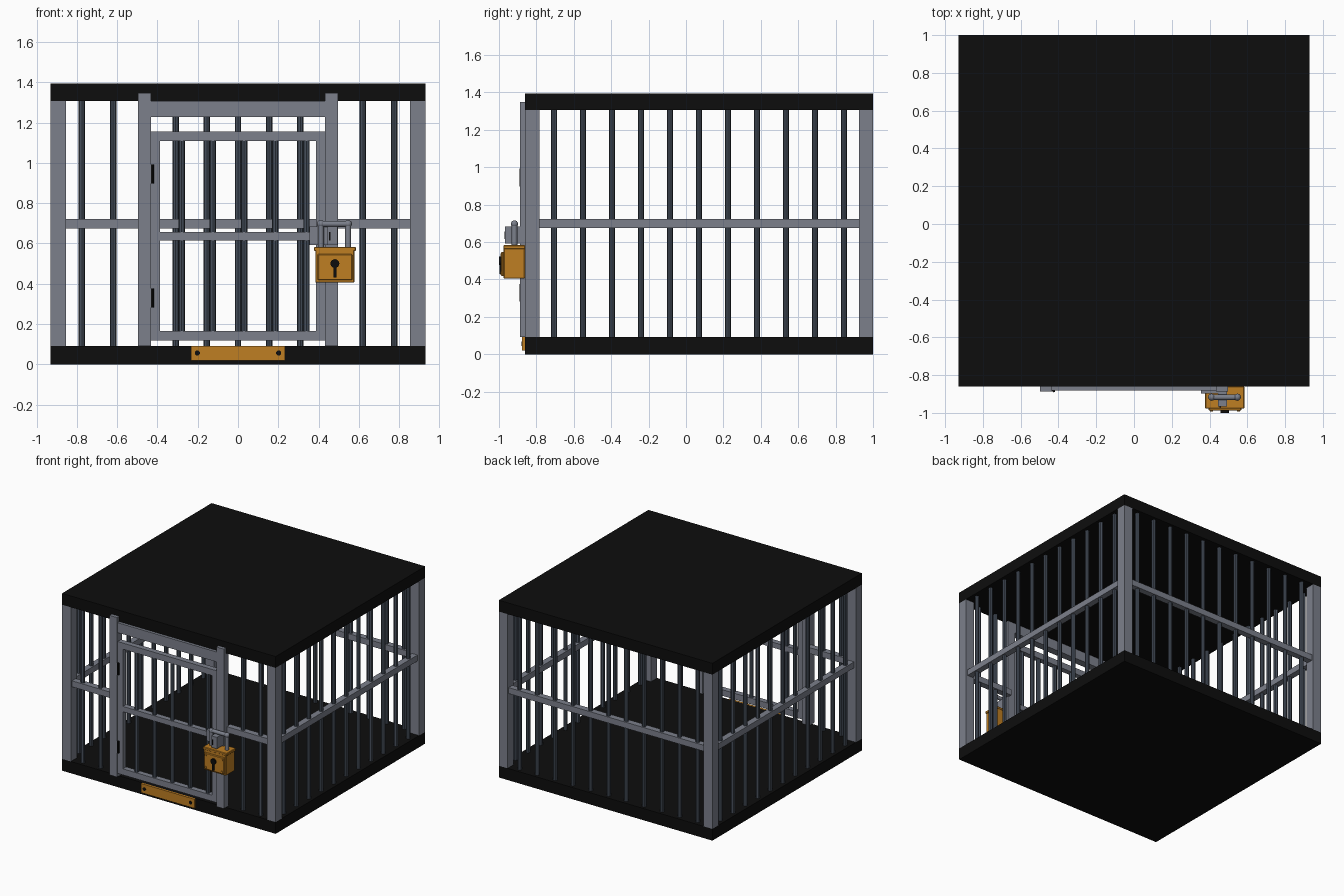
import bpy
from mathutils import Vector

if "Cube" in bpy.data.objects:
    bpy.data.objects.remove(bpy.data.objects["Cube"])


def material(name, rgb):
    m = bpy.data.materials.new(name)
    m.diffuse_color = (*rgb, 1)
    m.use_nodes = True
    m.node_tree.nodes["Principled BSDF"].inputs["Base Color"].default_value = m.diffuse_color
    return m


BLACK = material("black", (0.004, 0.004, 0.004))
STEEL = material("steel grey", (0.20, 0.215, 0.26))
IRON = material("dark iron", (0.062, 0.078, 0.105))
BRASS = material("brass", (0.52, 0.21, 0.016))


def box(name, x, y, z, mat, bevel=0):
    """Box from (min, max) ranges on each axis."""
    bpy.ops.mesh.primitive_cube_add(size=1, location=[sum(r) / 2 for r in (x, y, z)])
    o = bpy.context.object
    o.name = name
    o.scale = [r[1] - r[0] for r in (x, y, z)]
    bpy.ops.object.transform_apply(location=False, rotation=False, scale=True)
    o.data.materials.append(mat)
    if bevel:
        b = o.modifiers.new("bevel", 'BEVEL')
        b.width, b.segments = bevel, 1
    return o


def rod(name, a, b, r, mat, sides=8, smooth=False):
    """Cylinder between two points."""
    a, b = Vector(a), Vector(b)
    bpy.ops.mesh.primitive_cylinder_add(vertices=sides, radius=r, depth=(b - a).length,
                                        location=(a + b) / 2)
    o = bpy.context.object
    o.name = name
    o.rotation_euler = (b - a).to_track_quat('Z', 'Y').to_euler()
    o.data.materials.append(mat)
    if smooth:
        bpy.ops.object.shade_smooth_by_angle()
    return o


W, Y0, Y1 = 0.93, -0.86, 1.0      # cage half width, front and back
Z0, Z1 = 0.092, 1.306             # underside and top of the barred walls
POST = 0.076
YF, YB, XS = Y0 + POST / 2, Y1 - POST / 2, W - POST / 2
PITCH = 0.155
YC = (Y0 + Y1) / 2

# floor and roof slabs
box("floor_slab", (-W, W), (Y0, Y1), (0, Z0), BLACK)
box("roof_slab", (-W, W), (Y0, Y1), (Z1, 1.395), BLACK)

# corner posts
for sx in (-1, 1):
    xr = sorted((sx * W, sx * (W - POST)))
    box("corner_post_front", xr, (Y0, Y0 + POST), (Z0, Z1), STEEL)
    box("corner_post_back", xr, (Y1 - POST, Y1), (Z0, Z1), STEEL)

# wall bars
for i in range(-5, 6):
    p = i * PITCH
    rod("back_bar", (p, YB, Z0), (p, YB, Z1), 0.016, IRON)
    for sx in (-1, 1):
        rod("side_bar", (sx * XS, YC + p, Z0), (sx * XS, YC + p, Z1), 0.016, IRON)
    if abs(i) > 3:
        rod("front_bar", (p, YF, Z0), (p, YF, Z1), 0.016, IRON)

# middle rails
RZ, H = (0.675, 0.722), 0.024
box("back_rail", (-W + POST, W - POST), (YB - H, YB + H), RZ, STEEL)
for sx in (-1, 1):
    box("side_rail", (sx * XS - H, sx * XS + H), (Y0 + POST, Y1 - POST), RZ, STEEL)
    box("front_rail", sorted((sx * 0.49, sx * (W - POST))), (YF - H, YF + H), RZ, STEEL)

# door frame
for sx in (-1, 1):
    box("door_frame_upright", sorted((sx * 0.433, sx * 0.497)), (-0.887, -0.825),
        (Z0, 1.348), STEEL)
box("door_frame_lintel", (-0.433, 0.433), (-0.882, -0.825), (1.228, Z1), STEEL)

# door
DY = (-0.878, -0.836)
for sx in (-1, 1):
    box("door_stile", sorted((sx * 0.388, sx * 0.434)), DY, (0.118, 1.156), STEEL)
for name, z in (("door_bottom_rail", (0.118, 0.166)), ("door_top_rail", (1.108, 1.156)),
                ("door_middle_rail", (0.615, 0.657))):
    box(name, (-0.388, 0.388), DY, z, STEEL)
for i in range(5):
    x = -0.28 + i * PITCH
    rod("door_bar", (x, -0.857, 0.15), (x, -0.857, 1.12), 0.016, IRON)

# hinges
for z in (0.33, 0.945):
    rod("hinge", (-0.425, -0.883, z - 0.047), (-0.425, -0.883, z + 0.047), 0.008, BLACK)

# hasp and staple
box("hasp_plate", (0.355, 0.45), (-0.897, -0.876), (0.592, 0.683), STEEL)
box("staple", (0.445, 0.493), (-0.967, -0.885), (0.592, 0.683), STEEL)
box("staple_slot", (0.452, 0.46), (-0.971, -0.966), (0.615, 0.657), BLACK)

# padlock body
box("padlock_body", (0.384, 0.578), (-0.975, -0.862), (0.405, 0.57), BRASS, 0.004)
box("padlock_cap", (0.377, 0.585), (-0.977, -0.86), (0.562, 0.583), BRASS, 0.004)
box("padlock_face", (0.395, 0.568), (-0.988, -0.974), (0.418, 0.547), BRASS, 0.004)
for x in (0.41, 0.553):
    for z in (0.433, 0.53):
        rod("padlock_rivet", (x, -0.985, z), (x, -0.993, z), 0.009, BRASS, 10)

# keyhole
rod("keyhole_round", (0.481, -0.986, 0.5), (0.481, -1.0, 0.5), 0.022, BLACK, 16)
box("keyhole_slot", (0.473, 0.489), (-0.996, -0.986), (0.43, 0.5), BLACK)

# shackle
SY, SZ, SX = -0.917, 0.697, (0.411, 0.547)
for x in SX:
    rod("shackle_leg", (x, SY, 0.57), (x, SY, SZ), 0.015, STEEL, 12, True)
    bpy.ops.mesh.primitive_uv_sphere_add(segments=12, ring_count=8, radius=0.019,
                                         location=(x, SY, SZ))
    o = bpy.context.object
    o.name = "shackle_corner"
    o.data.materials.append(STEEL)
    bpy.ops.object.shade_smooth()
rod("shackle_bar", (SX[0], SY, SZ), (SX[1], SY, SZ), 0.015, STEEL, 12, True)

# sill plate with screws
box("sill_plate", (-0.233, 0.233), (-0.876, Y0), (0.02, 0.092), BRASS)
for x in (-0.202, 0.202):
    rod("sill_screw", (x, -0.874, 0.056), (x, -0.88, 0.056), 0.013, BLACK, 10)
